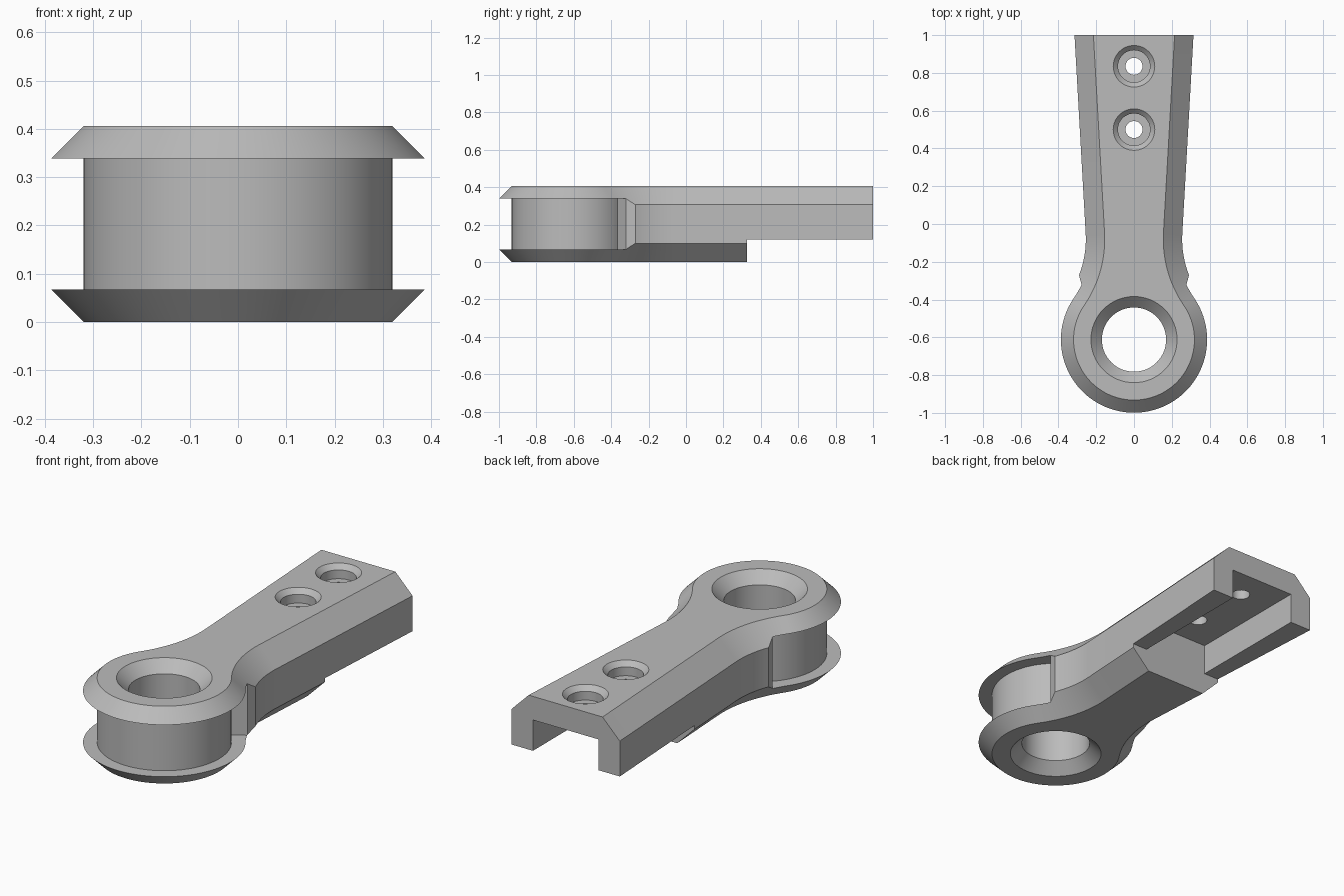
import bpy, bmesh, math

if "Cube" in bpy.data.objects:
    bpy.data.objects.remove(bpy.data.objects["Cube"])

RING_Y, RING_R, TOP = -0.612, 0.32, 0.406
FIL_Y, NECK = -0.08, 0.155
STEP_Y, STEP_Z = 0.325, 0.12

metal = bpy.data.materials.new("light_grey")
metal.diffuse_color = (0.5, 0.5, 0.5, 1)
metal.use_nodes = True
metal.node_tree.nodes["Principled BSDF"].inputs["Base Color"].default_value = metal.diffuse_color


def make_object(name, bm):
    bmesh.ops.recalc_face_normals(bm, faces=bm.faces[:])
    me = bpy.data.meshes.new(name)
    bm.to_mesh(me)
    bm.free()
    me.materials.append(metal)
    ob = bpy.data.objects.new(name, me)
    bpy.context.collection.objects.link(ob)
    return ob


def loft(name, layers):
    """Stack matching outlines: layers = [(points, z), ...]"""
    bm = bmesh.new()
    rows = [[bm.verts.new((x, y, z)) for x, y in pts] for pts, z in layers]
    n = len(rows[0])
    for a, b in zip(rows, rows[1:]):
        for i in range(n):
            j = (i + 1) % n
            bm.faces.new((a[i], a[j], b[j], b[i]))
    bm.faces.new(rows[0])
    bm.faces.new(rows[-1])
    return make_object(name, bm)


def circle(r, y, n=64):
    return [(r * math.cos(2 * math.pi * i / n), y + r * math.sin(2 * math.pi * i / n))
            for i in range(n)]


def box(name, x, y0, y1, z0, z1):
    pts = [(-x, y0), (x, y0), (x, y1), (-x, y1)]
    return loft(name, [(pts, z0), (pts, z1)])


# Fillet between ring and arm, tangent to both
dy = FIL_Y - RING_Y
FIL_R = (NECK ** 2 + dy ** 2 - RING_R ** 2) / (2 * (RING_R - NECK))
FIL_X = NECK + FIL_R
TANGENT = math.atan2(dy, FIL_X)


def outline(d):
    """Arm outline grown by d"""
    right = []
    for i in range(49):  # front of ring round to the tangent point
        a = -math.pi / 2 + (TANGENT + math.pi / 2) * i / 48
        right.append(((RING_R + d) * math.cos(a), RING_Y + (RING_R + d) * math.sin(a)))
    r = FIL_R - d
    for i in range(1, 25):  # concave neck
        a = math.pi + TANGENT + (-0.056 - TANGENT) * i / 24
        right.append((FIL_X + r * math.cos(a), FIL_Y + r * math.sin(a)))
    right.append((0.215 + d, 1.0))
    return right + [(-x, y) for x, y in reversed(right[1:])]


# Arm body with chamfered top and bottom edges
arm = loft("arm", [(outline(0), 0), (outline(0.1), 0.1),
                   (outline(0.1), TOP - 0.1), (outline(0), TOP)])

cutters = []

# Groove around the ring
wall = [(0.8, -0.267), (0.292, -0.267), (0.278, -0.32)]
a0 = math.radians(50)
arc = [(RING_R * math.cos(a), RING_Y + RING_R * math.sin(a))
       for a in (a0 - (2 * a0 + math.pi) * i / 96 for i in range(97))]
groove = wall + arc + [(-x, y) for x, y in reversed(wall)] + [(-0.8, -1.2), (0.8, -1.2)]
cutters.append(loft("groove_cutter", [(groove, 0.067), (groove, TOP - 0.067)]))

# Step under the rear half and channel above it
cutters.append(box("step_cutter", 0.6, STEP_Y, 1.2, -0.2, STEP_Z))
cutters.append(box("channel_cutter", 0.19, STEP_Y, 1.2, -0.1, 0.282))

# Ring bore, countersunk on both sides
e = 0.02
bore = [(0.228 + e, -e), (0.17, 0.058), (0.17, TOP - 0.058), (0.228 + e, TOP + e)]
cutters.append(loft("bore_cutter", [(circle(r, RING_Y), z) for r, z in bore]))

# Two counterbored screw holes
screw = [(0.045, 0.2), (0.045, 0.335), (0.085, 0.335), (0.085, TOP - 0.025), (0.11 + e, TOP + e)]
for y in (0.5, 0.835):
    cutters.append(loft("screw_hole_cutter", [(circle(r, y, 48), z) for r, z in screw]))

# Cut, then bake the result and drop the cutters
for c in cutters:
    c.hide_render = True
    m = arm.modifiers.new(c.name, 'BOOLEAN')
    m.operation = 'DIFFERENCE'
    m.solver = 'EXACT'
    m.object = c
deps = bpy.context.evaluated_depsgraph_get()
baked = bpy.data.meshes.new_from_object(arm.evaluated_get(deps))
arm.modifiers.clear()
arm.data = baked
for c in cutters:
    bpy.data.objects.remove(c)

# Smooth round surfaces, crisp edges
bpy.ops.object.select_all(action='DESELECT')
arm.select_set(True)
bpy.context.view_layer.objects.active = arm
bpy.ops.object.shade_smooth_by_angle(angle=math.radians(20))
